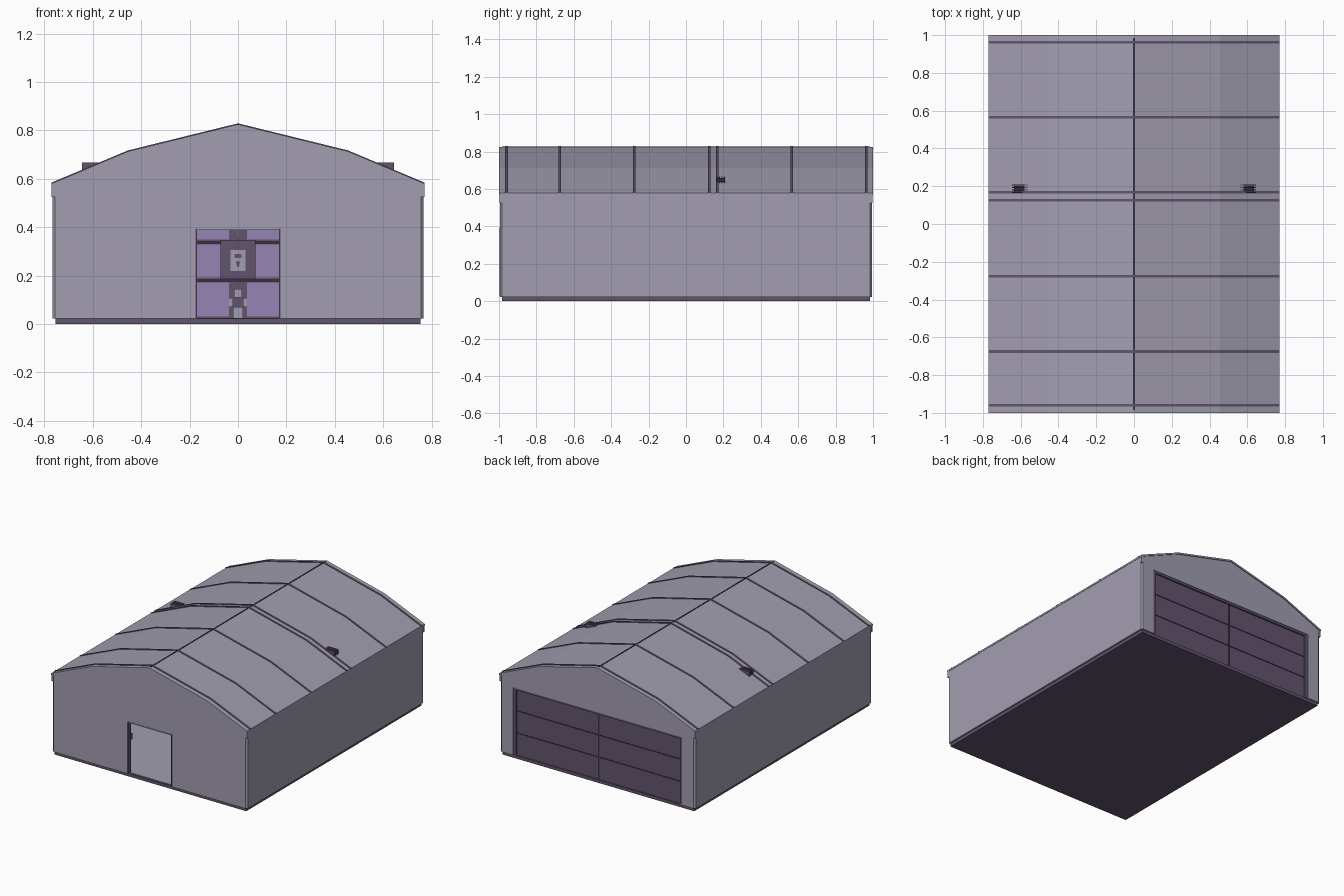
import bpy, bmesh

if "Cube" in bpy.data.objects:
    bpy.data.objects.remove(bpy.data.objects["Cube"])


def srgb(r, g, b):
    lin = [((c / 255 + 0.055) / 1.055) ** 2.4 if c > 10 else c / 3294 for c in (r, g, b)]
    return (*lin, 1)


def material(name, rgb):
    m = bpy.data.materials.new(name)
    m.diffuse_color = srgb(*rgb)
    m.use_nodes = True
    m.node_tree.nodes["Principled BSDF"].inputs["Base Color"].default_value = m.diffuse_color
    return m


GREY = material("grey cladding", (162, 158, 176))
PLUM = material("dark plum", (98, 84, 109))
LILAC = material("lilac panel", (150, 131, 179))
DARK = material("dark groove", (58, 48, 66))


def prism(name, pts, lo, hi, mat, axis="y"):
    """Extrude a 2D outline along y (outline in x, z) or along z (outline in x, y)."""
    bm = bmesh.new()
    place = (lambda p, d: (p[0], d, p[1])) if axis == "y" else (lambda p, d: (p[0], p[1], d))
    a = [bm.verts.new(place(p, lo)) for p in pts]
    b = [bm.verts.new(place(p, hi)) for p in pts]
    bm.faces.new(a)
    bm.faces.new(b[::-1])
    n = len(pts)
    for i in range(n):
        j = (i + 1) % n
        bm.faces.new((a[j], a[i], b[i], b[j]))
    bmesh.ops.recalc_face_normals(bm, faces=bm.faces)
    me = bpy.data.meshes.new(name)
    bm.to_mesh(me)
    bm.free()
    me.materials.append(mat)
    ob = bpy.data.objects.new(name, me)
    bpy.context.collection.objects.link(ob)
    return ob


def box(name, x, y, z, mat):
    return prism(name, [(x[0], z[0]), (x[1], z[0]), (x[1], z[1]), (x[0], z[1])], y[0], y[1], mat)


def mirrored(half):
    """Complete a right-half profile that ends on the centre line."""
    return half + [(-x, z) for x, z in reversed(half) if x > 0]


ROOF = [(0.771, 0.58), (0.455, 0.713), (0, 0.825)]


def roof_strip(name, lift, thick, y0, y1, mat):
    top = mirrored([(x, z + lift) for x, z in ROOF])
    return prism(name, top + [(x, z - thick) for x, z in reversed(top)], y0, y1, mat)


# Plinth and inside floor
box("foundation", (-0.755, 0.755), (-0.985, 0.985), (0, 0.022), PLUM)
box("floor", (-0.748, 0.748), (-0.975, 0.95), (0.022, 0.025), GREY)


# Gable walls with a doorway cut up from the bottom edge
def gable(name, w, h, y0, y1):
    half = [(0.757, 0.022), (0.757, 0.575), (0.455, 0.704), (0, 0.816)]
    prism(name, mirrored(half) + [(-w, 0.022), (-w, h), (w, h), (w, 0.022)], y0, y1, GREY)


gable("front_wall", 0.175, 0.395, -0.994, -0.98)
gable("back_wall", 0.665, 0.505, 0.98, 0.994)

# Side walls with chamfered corners, and caps under the eaves
for s, side in ((-1, "left"), (1, "right")):
    plan = [(0.757, -0.994), (0.767, -0.984), (0.767, 0.984), (0.757, 0.994),
            (0.75, 0.994), (0.75, -0.994)]
    prism(f"{side}_wall", [(s * x, y) for x, y in plan], 0.022, 0.58, GREY, "z")
    for e, end in ((-1, "front"), (1, "back")):
        box(f"{side}_{end}_corner_cap", sorted((s * 0.757, s * 0.771)),
            sorted((e * 0.984, e * 0.998)), (0.525, 0.58), GREY)

# Roof, raised ribs and ridge seam
roof_strip("roof", 0, 0.012, -1, 1, GREY)
for i, y in enumerate((-0.96, -0.675, -0.277, 0.125, 0.168, 0.565, 0.963)):
    roof_strip(f"roof_rib_{i}", 0.004, 0.008, y - 0.007, y + 0.007, PLUM)
prism("ridge_seam", [(-0.004, 0.82), (0.004, 0.82), (0.004, 0.8265), (-0.004, 0.8265)],
      -0.985, 0.985, DARK)

# Louvred roof vents
for s in (-1, 1):
    box("vent_core", sorted((s * 0.57, s * 0.635)), (0.168, 0.202), (0.628, 0.66), DARK)
    for k in range(4):
        y = 0.163 + 0.0135 * k
        box("vent_slat", sorted((s * 0.558, s * 0.645)), (y, y + 0.006), (0.63, 0.668), PLUM)

# Front doorway lining and small control box beside it
for s in (-1, 1):
    box("front_jamb", sorted((s * 0.169, s * 0.175)), (-0.996, -0.965), (0.025, 0.395), PLUM)
box("front_lintel", (-0.175, 0.175), (-0.996, -0.965), (0.388, 0.395), GREY)
box("control_box", (-0.235, -0.185), (-0.98, -0.92), (0.24, 0.28), PLUM)

# Back door: leaf, frame, grooves outside and lilac panels inside
box("back_door", (-0.665, 0.665), (0.958, 0.978), (0.022, 0.505), PLUM)
for s in (-1, 1):
    box("back_frame_side", sorted((s * 0.645, s * 0.667)), (0.976, 0.99), (0.022, 0.507), PLUM)
box("back_frame_top", (-0.667, 0.667), (0.976, 0.99), (0.49, 0.507), PLUM)
for z in (0.18, 0.337):
    box("door_groove", (-0.645, 0.645), (0.977, 0.981), (z - 0.003, z + 0.003), DARK)
    box("inner_rail", (-0.65, 0.65), (0.949, 0.959), (z - 0.004, z + 0.004), DARK)
box("door_centre_groove", (-0.005, 0.005), (0.977, 0.982), (0.025, 0.49), DARK)
for s in (-1, 1):
    for z0, z1 in ((0.03, 0.172), (0.192, 0.329), (0.349, 0.495)):
        box("inner_panel", sorted((s * 0.037, s * 0.655)), (0.952, 0.959), (z0, z1), LILAC)

# Latch bar and padlock plate on the inner side of the back door
box("latch_rod_top", (-0.005, 0.005), (0.948, 0.959), (0.35, 0.49), GREY)
box("latch_rod", (-0.016, 0.016), (0.948, 0.959), (0.11, 0.145), GREY)
box("latch_foot", (-0.02, 0.02), (0.948, 0.959), (0.025, 0.07), GREY)
for s in (-1, 1):
    box("latch_bracket", sorted((s * 0.02, s * 0.038)), (0.948, 0.959), (0.07, 0.108), GREY)
box("lock_plate", (-0.073, 0.073), (0.94, 0.959), (0.188, 0.347), PLUM)
box("padlock_body", (-0.032, 0.032), (0.934, 0.942), (0.218, 0.272), GREY)
prism("padlock_shackle", [(-0.03, 0.272), (-0.03, 0.305), (0.03, 0.305), (0.03, 0.272),
                          (0.014, 0.272), (0.014, 0.288), (-0.014, 0.288), (-0.014, 0.272)],
      0.934, 0.942, GREY)
prism("keyhole", [(-0.009, 0.258), (0.009, 0.258), (0.004, 0.236), (-0.004, 0.236)],
      0.931, 0.936, PLUM)
